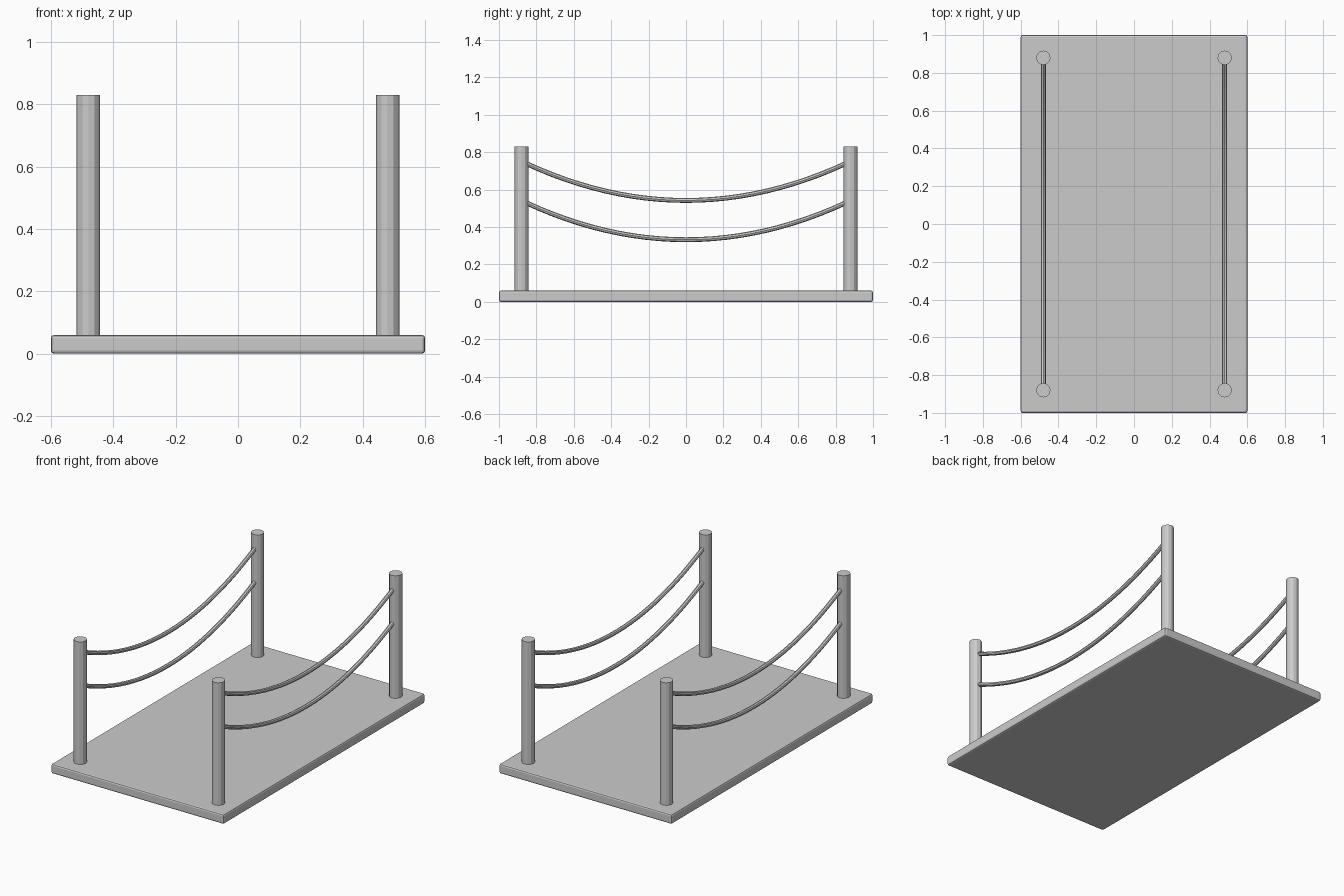
import bpy

if "Cube" in bpy.data.objects:
    bpy.data.objects.remove(bpy.data.objects["Cube"])

POST_X, POST_Y, POST_R = 0.48, 0.88, 0.038
DECK_TOP, POST_TOP = 0.06, 0.83

# Deck slab with softened edges
bpy.ops.mesh.primitive_cube_add(size=1, location=(0, 0, DECK_TOP / 2))
deck = bpy.context.object
deck.name = "deck"
deck.scale = (1.2, 2.0, DECK_TOP)
bpy.ops.object.transform_apply(location=False, rotation=False, scale=True)
bevel = deck.modifiers.new("edge_bevel", 'BEVEL')
bevel.width = 0.01
bevel.segments = 2


def add_post(name, x, y):
    base = DECK_TOP - 0.02
    bpy.ops.mesh.primitive_cylinder_add(
        vertices=12, radius=POST_R, depth=POST_TOP - base,
        location=(x, y, (POST_TOP + base) / 2))
    bpy.context.object.name = name


def add_rope(name, x, z_low, sag=0.2, half=0.86, segments=24):
    curve = bpy.data.curves.new(name, 'CURVE')
    curve.dimensions = '3D'
    curve.bevel_depth = 0.013
    curve.bevel_resolution = 2
    curve.use_fill_caps = True
    spline = curve.splines.new('POLY')
    spline.points.add(segments)
    for i, p in enumerate(spline.points):
        t = 2 * i / segments - 1
        p.co = (x, half * t, z_low + sag * t * t, 1)
    spline.use_smooth = False
    bpy.context.collection.objects.link(bpy.data.objects.new(name, curve))


# Corner posts and sagging rope railings on each side
for side, sx in (("left", -1), ("right", 1)):
    for end, sy in (("front", -1), ("back", 1)):
        add_post(f"{end}_{side}_post", sx * POST_X, sy * POST_Y)
    add_rope(f"{side}_upper_rope", sx * POST_X, 0.542)
    add_rope(f"{side}_lower_rope", sx * POST_X, 0.332)
